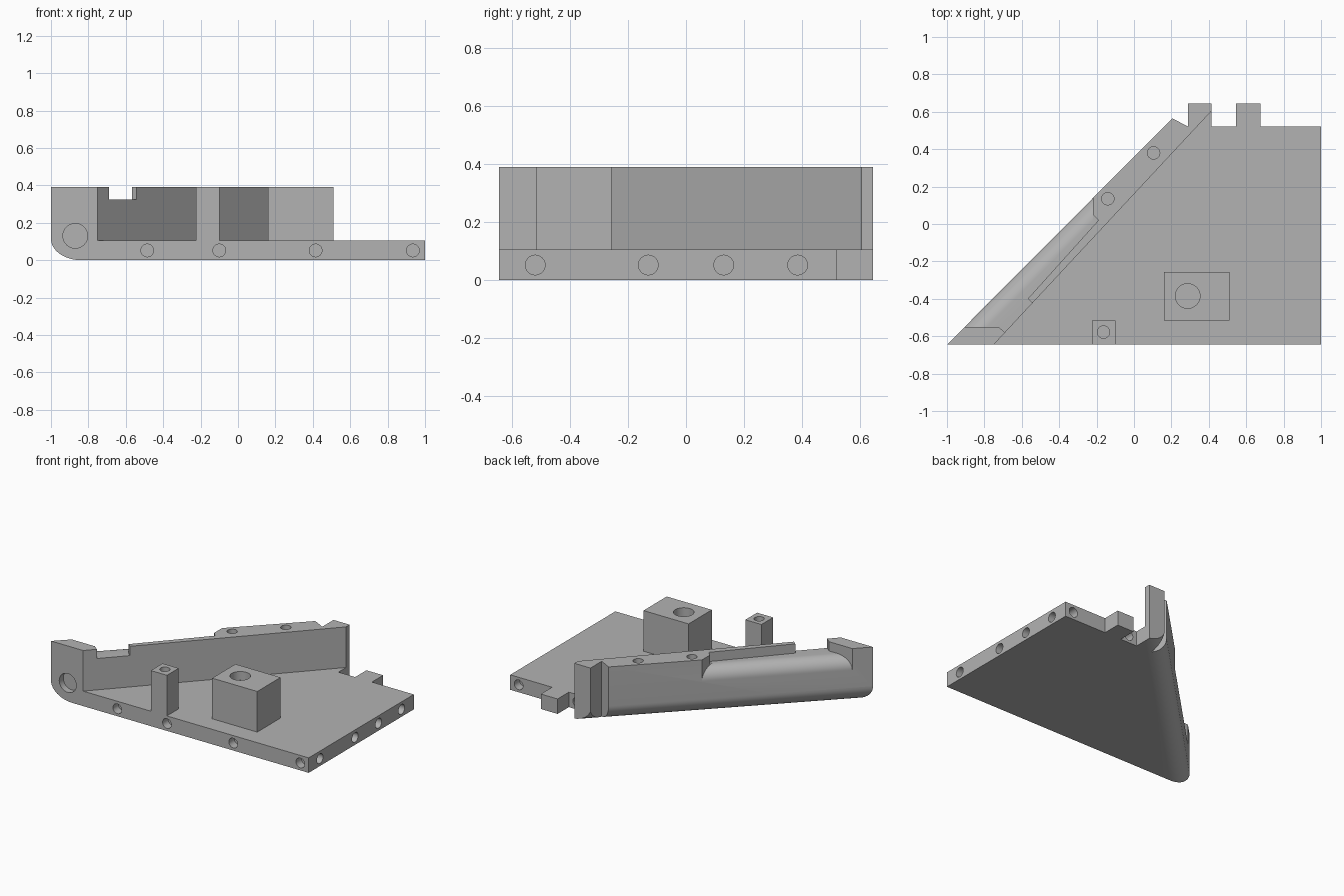
import bpy, bmesh, math
from mathutils import Vector

cube = bpy.data.objects.get("Cube")
if cube:
    bpy.data.objects.remove(cube, do_unlink=True)

grey = bpy.data.materials.new("plain grey")
grey.use_nodes = True
COLOUR = (0.45, 0.45, 0.45, 1)
grey.diffuse_color = COLOUR
grey.node_tree.nodes["Principled BSDF"].inputs["Base Color"].default_value = COLOUR

BASE, TOP, FRONT, REAR = 0.105, 0.39, -0.645, 0.52
START = Vector((-1, FRONT, 0))                       # outer diagonal corner
ALONG = Vector((1.205, 1.21, 0)).normalized()        # direction of the wall
INWARD = Vector((ALONG.y, -ALONG.x, 0))              # across the wall


def loft(name, bottom, top):
    """Solid between two matching loops of points."""
    bm = bmesh.new()
    a = [bm.verts.new(p) for p in bottom]
    b = [bm.verts.new(p) for p in top]
    n = len(a)
    bm.faces.new(a)
    bm.faces.new(b)
    for i in range(n):
        j = (i + 1) % n
        bm.faces.new((a[i], a[j], b[j], b[i]))
    bmesh.ops.recalc_face_normals(bm, faces=bm.faces)
    mesh = bpy.data.meshes.new(name)
    bm.to_mesh(mesh)
    bm.free()
    mesh.materials.append(grey)
    obj = bpy.data.objects.new(name, mesh)
    bpy.context.collection.objects.link(obj)
    return obj


def prism(name, outline, z0, z1):
    return loft(name, [(x, y, z0) for x, y in outline], [(x, y, z1) for x, y in outline])


def block(name, x0, x1, y0, y1, z0, z1):
    return prism(name, [(x0, y0), (x1, y0), (x1, y1), (x0, y1)], z0, z1)


def activate(obj):
    bpy.ops.object.select_all(action='DESELECT')
    obj.select_set(True)
    bpy.context.view_layer.objects.active = obj


def cut(obj, cutter):
    cutter.hide_render = True
    mod = obj.modifiers.new("cut", 'BOOLEAN')
    mod.operation, mod.solver, mod.object = 'DIFFERENCE', 'EXACT', cutter
    activate(obj)
    bpy.ops.object.modifier_apply(modifier=mod.name)
    bpy.data.objects.remove(cutter, do_unlink=True)


def hole(obj, centre, inward, radius, depth):
    """Blind round hole bored from a surface point."""
    d = Vector(inward)
    side = d.orthogonal().normalized()
    other = d.cross(side)
    ring = [Vector(centre) + radius * (math.cos(t) * side + math.sin(t) * other)
            for t in (math.tau * i / 32 for i in range(32))]
    cut(obj, loft("hole_cutter", [p - d * 0.02 for p in ring], [p + d * depth for p in ring]))


def arc(r, cz, a0, a1, steps=14):
    """Quarter round beside the outer wall face, as (across, height)."""
    return [(r + r * math.cos(math.radians(a0 + (a1 - a0) * i / steps)),
             cz + r * math.sin(math.radians(a0 + (a1 - a0) * i / steps)))
            for i in range(steps + 1)]


def sweep(name, profile, s0, s1):
    """Run a profile along the wall; s0 and s1 give the end for each offset."""
    def ring(s):
        return [START + ALONG * s(v) + INWARD * v + Vector((0, 0, z)) for v, z in profile]
    return loft(name, ring(s0), ring(s1))


# Base plate with one rear tab
plate = prism("base_plate", [
    (-0.75, FRONT), (1, FRONT), (1, REAR), (0.675, REAR), (0.675, 0.645),
    (0.545, 0.645), (0.545, REAR), (0.415, REAR), (0.415, 0.605)], 0, BASE)
for x in (-0.485, -0.1, 0.415, 0.935):
    hole(plate, (x, FRONT, 0.052), (0, 1, 0), 0.034, 0.06)
for y in (-0.52, -0.13, 0.13, 0.385):
    hole(plate, (1, y, 0.052), (-1, 0, 0), 0.034, 0.06)
for x in (0.48, 0.935):
    hole(plate, (x, REAR, 0.052), (0, -1, 0), 0.034, 0.06)

# Diagonal wall with the other rear tab
wall = prism("diagonal_wall", [
    (-1, FRONT), (-0.75, FRONT), (0.415, 0.605), (0.415, 0.645),
    (0.29, 0.645), (0.29, REAR), (0.205, 0.565)], 0, TOP)

# Rounded lower outer edge
R = 0.115
cut(wall, sweep("lower_round_cutter",
                [(-0.1, -0.1), (R, -0.1)] + arc(R, R, 270, 180) + [(-0.1, R)],
                lambda v: -0.3, lambda v: 2.1))

# Lowered middle, leaving a thin inner ridge
LOW = 0.325
cut(wall, prism("recess_cutter", [
    (-1.1, -0.55), (-0.725, -0.55), (-0.69, -0.58), (-0.62, -0.65),
    (-0.5, -0.46), (-0.568, -0.4), (-0.19, 0.02), (-0.22, 0.05), (-0.22, 0.4)], LOW, 0.5))

# Rounded shoulder between the front block and the rear block
r = 0.085
cut(wall, sweep("shoulder_cutter",
                [(-0.08, LOW - r)] + arc(r, LOW - r, 180, 90) + [(r, 0.5), (-0.08, 0.5)],
                lambda v: (-0.55 - START.y - v * INWARD.y) / ALONG.y,
                lambda v: (-0.22 - START.x - v * INWARD.x) / ALONG.x))

for x, y in ((0.105, 0.38), (-0.14, 0.135)):
    hole(wall, (x, y, TOP), (0, 0, -1), 0.033, 0.06)
hole(wall, (-0.87, FRONT, 0.13), (0, 1, 0), 0.066, 0.045)

# Standing post and box with bored tops
post = block("front_post", -0.225, -0.1, FRONT, -0.515, BASE, TOP)
hole(post, (-0.163, -0.578, TOP), (0, 0, -1), 0.033, 0.06)
box = block("square_pedestal", 0.16, 0.51, -0.515, -0.257, BASE, TOP)
hole(box, (0.287, -0.385, TOP), (0, 0, -1), 0.066, 0.06)

for obj in (plate, wall, post, box):
    activate(obj)
    bpy.ops.object.shade_smooth_by_angle(angle=math.radians(30))
